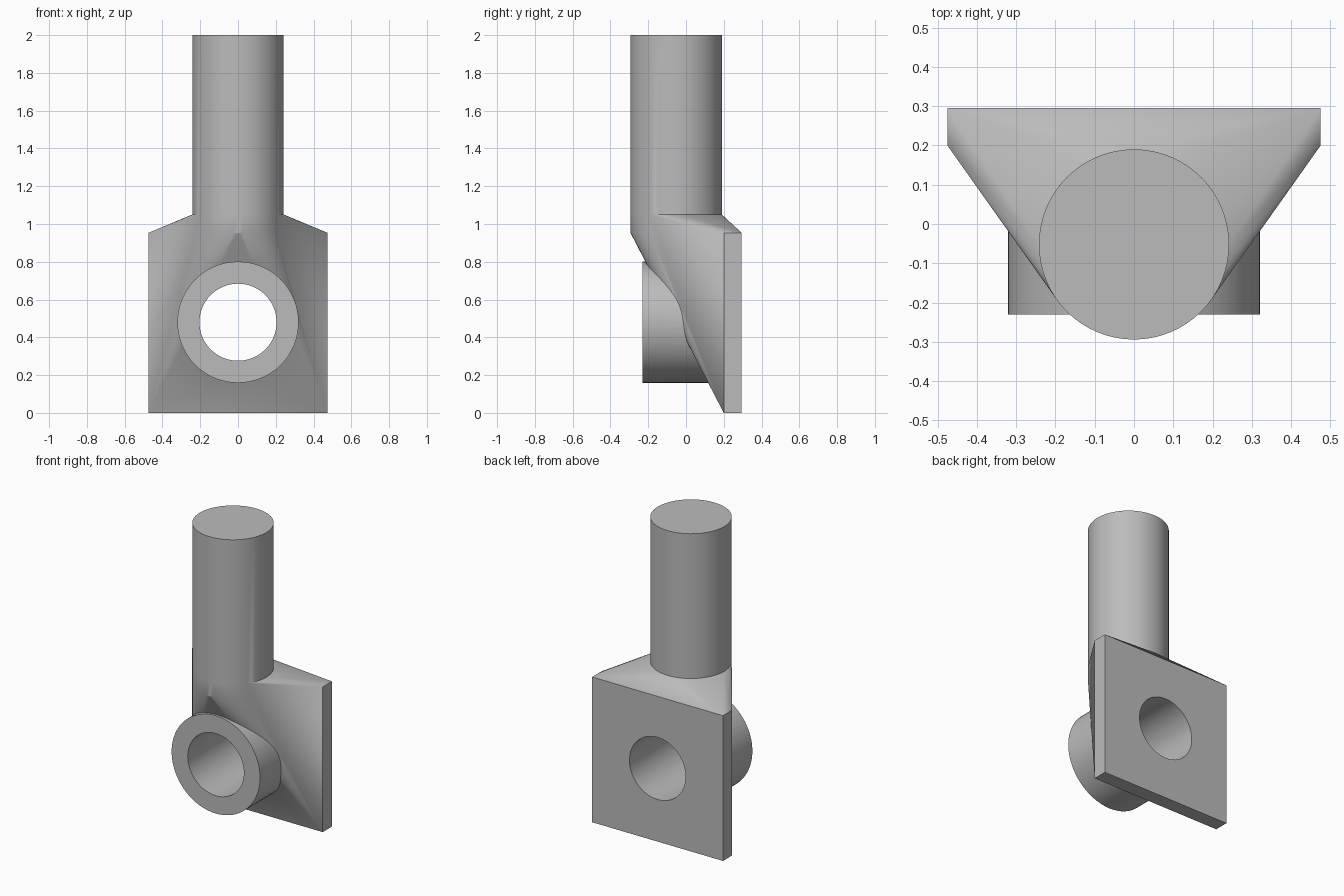
import bpy, bmesh
from math import sin, cos, tau, pi, radians
from mathutils import Matrix

cube = bpy.data.objects.get("Cube")
if cube:
    bpy.data.objects.remove(cube, do_unlink=True)

SEG = 64
SHAFT_R, SHAFT_Y = 0.242, -0.052
HOLE_Z = 0.48

# Material
grey = bpy.data.materials.new("plain grey")
grey.use_nodes = True
colour = (0.5, 0.5, 0.5, 1)
grey.diffuse_color = colour
grey.node_tree.nodes["Principled BSDF"].inputs["Base Color"].default_value = colour


def make_object(name, bm):
    bmesh.ops.recalc_face_normals(bm, faces=bm.faces[:])
    mesh = bpy.data.meshes.new(name)
    bm.to_mesh(mesh)
    bm.free()
    mesh.materials.append(grey)
    obj = bpy.data.objects.new(name, mesh)
    bpy.context.collection.objects.link(obj)
    return obj


def cross_cylinder(name, radius, y0, y1):
    """Cylinder along y at the height of the eye."""
    bm = bmesh.new()
    place = Matrix.Translation((0, (y0 + y1) / 2, HOLE_Z)) @ Matrix.Rotation(pi / 2, 4, 'X')
    bmesh.ops.create_cone(bm, cap_ends=True, segments=SEG, radius1=radius,
                          radius2=radius, depth=y1 - y0, matrix=place)
    return make_object(name, bm)


# Body: hull of the back plate and a short disc, with the shaft drawn up from it
bm = bmesh.new()
for x in (-0.475, 0.475):
    for y in (0.2, 0.295):
        for z in (0, 0.953):
            bm.verts.new((x, y, z))
for z in (0.953, 1.05):
    for i in range(SEG):
        a = tau * i / SEG
        bm.verts.new((SHAFT_R * cos(a), SHAFT_Y + SHAFT_R * sin(a), z))
bmesh.ops.convex_hull(bm, input=bm.verts[:])
bmesh.ops.delete(bm, geom=[v for v in bm.verts if not v.link_faces], context='VERTS')
bmesh.ops.dissolve_limit(bm, angle_limit=radians(0.2), verts=bm.verts[:], edges=bm.edges[:])
bm.normal_update()
top = [f for f in bm.faces if all(v.co.z > 1.04 for v in f.verts)]
raised = bmesh.ops.extrude_face_region(bm, geom=top)
bmesh.ops.delete(bm, geom=[f for f in top if f.is_valid], context='FACES_ONLY')
for v in raised["geom"]:
    if isinstance(v, bmesh.types.BMVert):
        v.co.z = 2
body = make_object("shaft_and_plate", bm)

# Boss joined on, then the eye bored through everything
boss = cross_cylinder("boss", 0.321, -0.23, 0.25)
bore = cross_cylinder("bore_cutter", 0.204, -0.6, 0.6)
for tool, operation in ((boss, 'UNION'), (bore, 'DIFFERENCE')):
    mod = body.modifiers.new(tool.name, 'BOOLEAN')
    mod.object = tool
    mod.operation = operation
    mod.solver = 'EXACT'
bpy.ops.object.select_all(action='DESELECT')
bpy.context.view_layer.objects.active = body
body.select_set(True)
for mod in list(body.modifiers):
    bpy.ops.object.modifier_apply(modifier=mod.name)
for tool in (boss, bore):
    bpy.data.objects.remove(tool, do_unlink=True)
bpy.ops.object.shade_smooth_by_angle(angle=radians(25))
